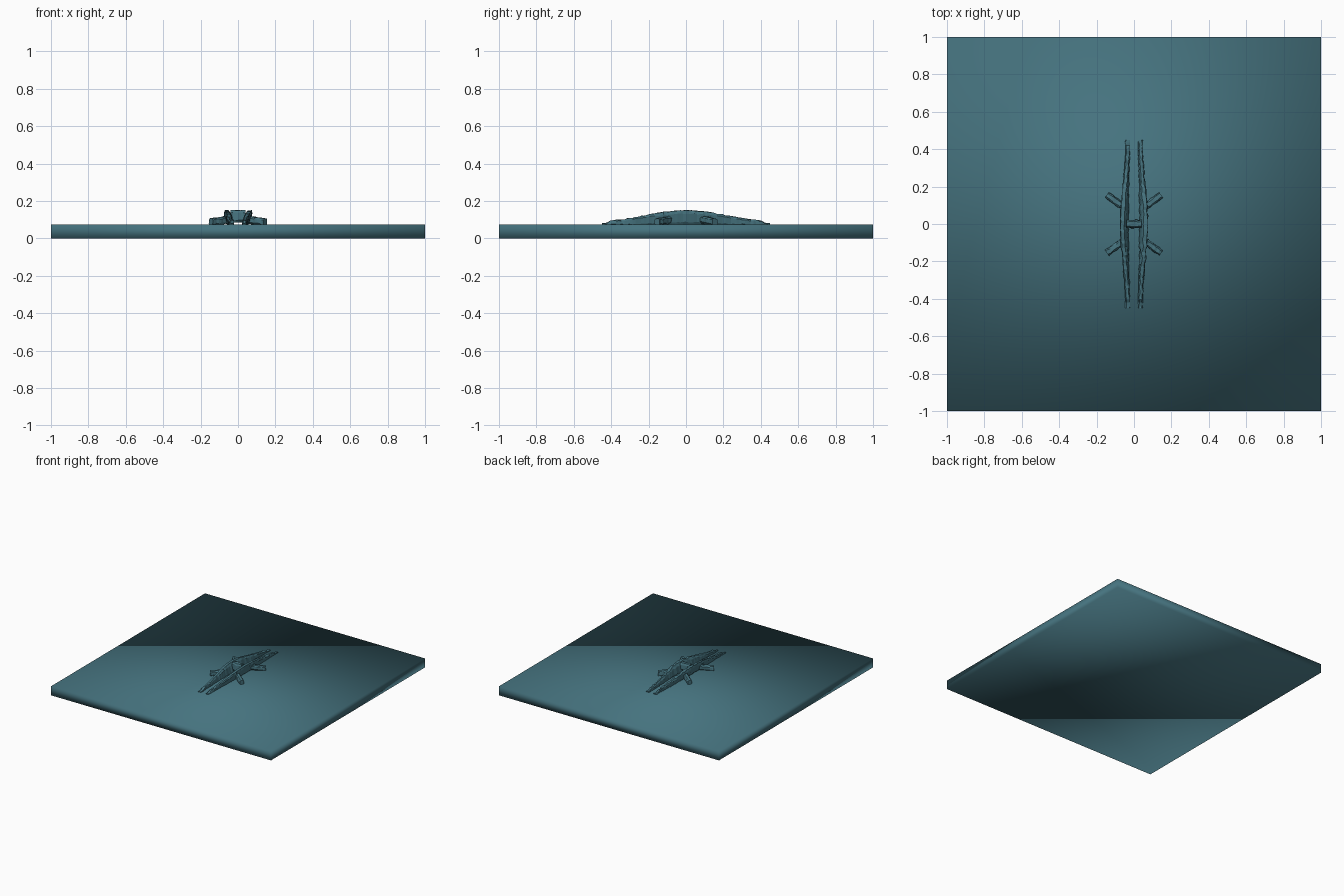
import bpy, bmesh, math, random
from mathutils import Vector

if "Cube" in bpy.data.objects:
    bpy.data.objects.remove(bpy.data.objects["Cube"])

random.seed(4)
mat = bpy.data.materials.new("teal")
mat.diffuse_color = (0.06, 0.17, 0.21, 1)
mat.use_nodes = True
mat.node_tree.nodes["Principled BSDF"].inputs["Base Color"].default_value = mat.diffuse_color
BASE = 0.074


def finish(name, bm, smooth):
    bmesh.ops.recalc_face_normals(bm, faces=bm.faces)
    me = bpy.data.meshes.new(name)
    bm.to_mesh(me)
    bm.free()
    me.materials.append(mat)
    ob = bpy.data.objects.new(name, me)
    bpy.context.collection.objects.link(ob)
    for p in me.polygons:
        p.use_smooth = smooth
    return ob


def rough_log(name, path, sides=8, rough=0.003):
    """Sweep a rough section; path(t) gives centre, half width, half height, side axis."""
    bm = bmesh.new()
    rings = []
    steps = path.steps
    for i in range(steps + 1):
        c, w, h, side, up = path(i / steps)
        ring = []
        for k in range(sides):
            a = 2 * math.pi * (k + 0.5) / sides
            # rounded rectangular section
            u = math.copysign(abs(math.cos(a)) ** 0.6, math.cos(a))
            v = math.copysign(abs(math.sin(a)) ** 0.6, math.sin(a))
            n = random.uniform(-rough, rough)
            ring.append(bm.verts.new(c + side * (u * w + n) + up * (v * h + n)))
        rings.append(ring)
    for a, b in zip(rings, rings[1:]):
        for k in range(sides):
            bm.faces.new((a[k], a[(k + 1) % sides], b[(k + 1) % sides], b[k]))
    bm.faces.new(rings[0])
    bm.faces.new(rings[-1])
    return finish(name, bm, False)


# Base slab, smooth shaded right over its edges
bm = bmesh.new()
bmesh.ops.create_cube(bm, size=1)
for v in bm.verts:
    v.co = (v.co.x * 2, v.co.y * 2, (v.co.z + 0.5) * BASE)
finish("base_slab", bm, True)

# Long arched ridges, leaning slightly outward
for s in (-1, 1):
    def ridge(t, s=s):
        y = -0.45 + 0.9 * t
        k = 0.5 + 0.5 * math.cos(math.pi * y / 0.45)
        top = 0.094 + 0.058 * k
        if t < 0.04 or t > 0.96:
            top -= 0.012
        bot = BASE - 0.006
        up = Vector((s * 0.25 * k, 0, 1)).normalized()
        c = Vector((s * (0.034 + 0.018 * k), y, (top + bot) / 2))
        return c, 0.012 + 0.006 * k, (top - bot) / 2, Vector((1, 0, 0)), up
    ridge.steps = 60
    rough_log("ridge_left" if s < 0 else "ridge_right", ridge)

# Four short side branches slanting outward and down
for sx in (-1, 1):
    for sy in (-1, 1):
        a = Vector((sx * 0.055, sy * 0.09, 0.1))
        b = Vector((sx * 0.145, sy * 0.155, 0.087))
        d = (b - a).normalized()
        side = d.cross(Vector((0, 0, 1))).normalized()

        def stub(t, a=a, b=b, side=side):
            return a.lerp(b, t), 0.018, 0.02, side, Vector((0, 0, 1))
        stub.steps = 8
        rough_log("side_branch", stub)


# Cross piece joining the ridges at the middle
def cross(t):
    return (Vector((-0.04 + 0.08 * t, 0, 0.118)), 0.022, 0.034,
            Vector((0, 1, 0)), Vector((0, 0, 1)))


cross.steps = 6
rough_log("cross_piece", cross)
